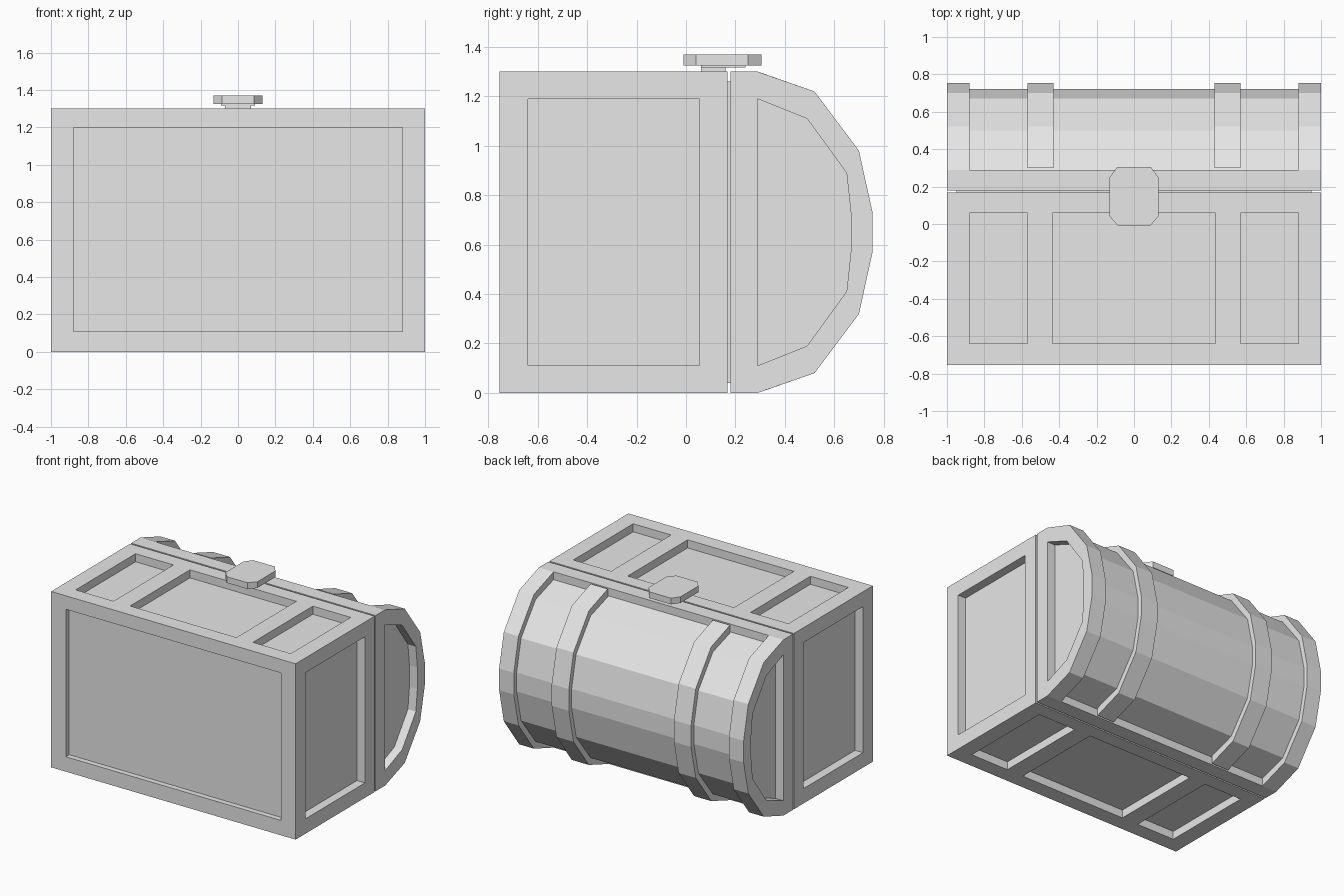
import bpy, bmesh
from mathutils import Vector

cube = bpy.data.objects.get("Cube")
if cube:
    bpy.data.objects.remove(cube, do_unlink=True)

grey = bpy.data.materials.new("plain grey")
grey.use_nodes = True
grey.diffuse_color = (0.8, 0.8, 0.8, 1)
grey.node_tree.nodes["Principled BSDF"].inputs["Base Color"].default_value = (0.8, 0.8, 0.8, 1)

HEIGHT = 1.3
MID = HEIGHT / 2


def prism(name, points, offset):
    """Extrude a closed 3D outline along an offset."""
    bm = bmesh.new()
    face = bm.faces.new([bm.verts.new(p) for p in points])
    new = bmesh.ops.extrude_face_region(bm, geom=[face])["geom"]
    verts = [v for v in new if isinstance(v, bmesh.types.BMVert)]
    bmesh.ops.translate(bm, verts=verts, vec=Vector(offset))
    bmesh.ops.recalc_face_normals(bm, faces=bm.faces)
    mesh = bpy.data.meshes.new(name)
    bm.to_mesh(mesh)
    bm.free()
    mesh.materials.append(grey)
    obj = bpy.data.objects.new(name, mesh)
    bpy.context.collection.objects.link(obj)
    return obj


def box(name, x, y, z):
    outline = [(x[0], y[0], z[0]), (x[1], y[0], z[0]), (x[1], y[1], z[0]), (x[0], y[1], z[0])]
    return prism(name, outline, (0, 0, z[1] - z[0]))


def slab(name, profile, x0, x1):
    """Extrude a (y, z) profile along x."""
    return prism(name, [(x0, y, z) for y, z in profile], (x1 - x0, 0, 0))


def arch(upper):
    """Complete an upper half profile by mirroring it about mid height."""
    return upper + [(y, 2 * MID - z) for y, z in reversed(upper)]


def cut(target, cutter):
    mod = target.modifiers.new("recess", 'BOOLEAN')
    mod.operation = 'DIFFERENCE'
    mod.solver = 'EXACT'
    mod.object = cutter
    bpy.context.view_layer.objects.active = target
    bpy.ops.object.modifier_apply(modifier=mod.name)
    bpy.data.objects.remove(cutter, do_unlink=True)


# Body with sunken panels
body = box("body", (-1, 1), (-0.755, 0.168), (0, HEIGHT))
cut(body, box("base_panel", (-0.88, 0.88), (-0.8, -0.715), (0.11, 1.2)))
for side in (-1, 1):
    xs = sorted((side * 0.935, side * 1.1))
    cut(body, box("side_panel", xs, (-0.64, 0.055), (0.11, 1.19)))
for zs in ((HEIGHT - 0.06, HEIGHT + 0.1), (-0.1, 0.06)):
    for xs in ((-0.88, -0.57), (-0.435, 0.435), (0.57, 0.88)):
        cut(body, box("long_panel", xs, (-0.64, 0.06), zs))

# Narrow joint between body and lid
box("lid_joint", (-0.95, 0.95), (0.16, 0.185), (0.04, HEIGHT - 0.04))

# Lid: rim, sunken barrel, bands
curve = [(0.52, 1.22), (0.7, 0.98), (0.755, 0.73)]
box("lid_rim", (-0.88, 0.88), (0.18, 0.29), (0, HEIGHT))
slab("lid_barrel", arch([(0.28, 1.245), (0.5, 1.175), (0.67, 0.955), (0.722, 0.72)]), -0.89, 0.89)
for side, word in ((-1, "right"), (1, "left")):
    end = slab(word + "_end_band", arch([(0.18, HEIGHT), (0.29, HEIGHT)] + curve), side * 0.88, side)
    recess = arch([(0.29, 1.19), (0.49, 1.11), (0.65, 0.89), (0.667, 0.73)])
    cut(end, slab("lid_panel", recess, side * 0.935, side * 1.1))
    slab(word + "_middle_band", arch([(0.3, HEIGHT - 0.003)] + curve), side * 0.43, side * 0.57)

# Lock: bevelled plate on a short stem
half = [(0.085, -0.01), (0.13, 0.04), (0.13, 0.25), (0.09, 0.305)]
outline = half + [(-x, y) for x, y in reversed(half)]
prism("lock_plate", [(x, y, 1.324) for x, y in outline], (0, 0, 0.046))
box("lock_stem", (-0.07, 0.07), (0.06, 0.16), (1.29, 1.326))
box("lock_backing", (-0.09, 0.09), (0.06, 0.24), (1.316, 1.326))
